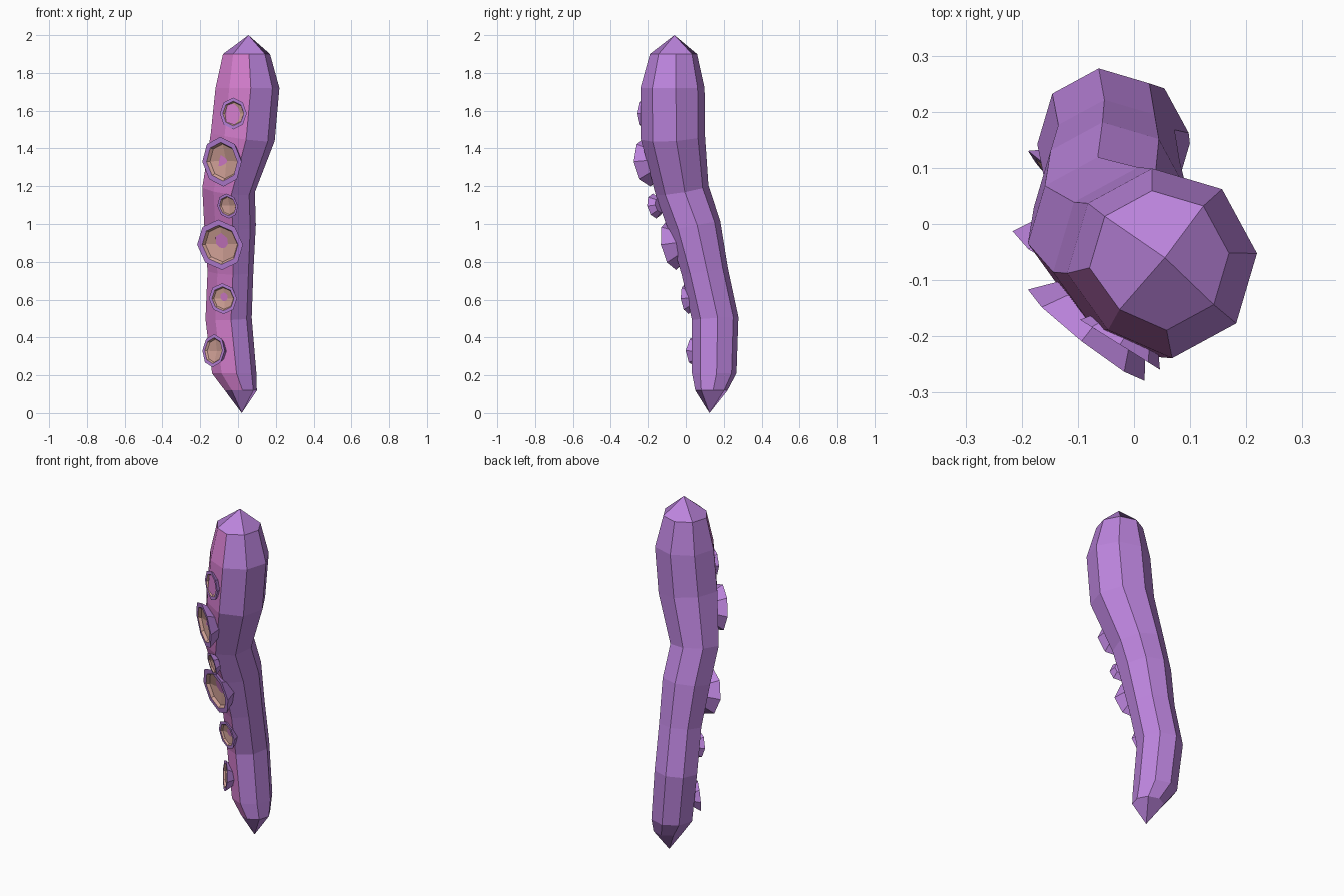
import bpy, bmesh, math
from mathutils import Vector, Matrix

if "Cube" in bpy.data.objects:
    bpy.data.objects.remove(bpy.data.objects["Cube"])

SIDES = 8


def material(name, colour):
    m = bpy.data.materials.new(name)
    m.use_nodes = True
    m.diffuse_color = (*colour, 1)
    m.node_tree.nodes["Principled BSDF"].inputs["Base Color"].default_value = (*colour, 1)
    return m


purple = material("purple_skin", (0.5, 0.23, 0.72))
pink = material("pink_underside", (0.67, 0.21, 0.62))
tan = material("tan_sucker_cup", (0.64, 0.36, 0.31))


def bridge(bm, a, b, mats=None):
    """Join two rings with quads, colouring listed columns with slot 1."""
    for i in range(SIDES):
        j = (i + 1) % SIDES
        f = bm.faces.new((a[i], a[j], b[j], b[i]))
        f.material_index = 1 if mats and i in mats else 0


def quad_cap(bm, ring, point, slot=0):
    """Close a ring to a point with four kite-shaped faces."""
    tip = bm.verts.new(point)
    for i in range(1, SIDES, 2):
        f = bm.faces.new((tip, ring[i], ring[(i + 1) % SIDES], ring[(i + 2) % SIDES]))
        f.material_index = slot


def finish(bm, name, mats):
    bmesh.ops.recalc_face_normals(bm, faces=bm.faces)
    mesh = bpy.data.meshes.new(name)
    bm.to_mesh(mesh)
    bm.free()
    for m in mats:
        mesh.materials.append(m)
    obj = bpy.data.objects.new(name, mesh)
    bpy.context.collection.objects.link(obj)
    return obj


# Tentacle body: x, y, z, radius along the bent centre line
path = [
    (0.015, 0.135, 0.12, 0.085),
    (-0.02, 0.15, 0.21, 0.118),
    (-0.05, 0.155, 0.50, 0.123),
    (-0.04, 0.10, 0.75, 0.122),
    (-0.042, 0.045, 0.99, 0.137),
    (-0.05, -0.02, 1.18, 0.14),
    (0.025, -0.068, 1.46, 0.17),
    (0.05, -0.07, 1.72, 0.17),
    (0.045, -0.065, 1.90, 0.125),
]
bm = bmesh.new()
rings = []
for k, (x, y, z, r) in enumerate(path):
    # Lean each inner ring across the bend
    lo, hi = path[max(k - 1, 0)], path[min(k + 1, len(path) - 1)]
    lean = 0.7 if 1 < k < len(path) - 2 else 0
    sx = lean * (hi[0] - lo[0]) / (hi[2] - lo[2])
    sy = lean * (hi[1] - lo[1]) / (hi[2] - lo[2])
    ring = []
    for i in range(SIDES):
        a = math.radians(6) + i * math.tau / SIDES
        rad = r * (0.9 if i == 5 else 1)  # flattened underside
        dx, dy = rad * math.cos(a), rad * math.sin(a)
        ring.append(bm.verts.new((x + dx, y + dy, z - sx * dx - sy * dy)))
    rings.append(ring)
for a, b in zip(rings, rings[1:]):
    bridge(bm, a, b, mats=(4, 5))
quad_cap(bm, rings[0], (0.02, 0.125, 0))
quad_cap(bm, rings[-1], (0.055, -0.06, 2))
finish(bm, "tentacle_body", [purple, pink])


# Suckers: flared cups with a hollow coloured dish
def sucker(name, centre, radius, yaw, pitch):
    n = Vector((math.cos(yaw) * math.cos(pitch), math.sin(yaw) * math.cos(pitch), math.sin(pitch)))
    side = Vector((0, 0, 1)).cross(n).normalized()
    up = n.cross(side)
    frame = Matrix((side, up, n)).transposed()
    bm = bmesh.new()

    def ring(scale, depth):
        out = []
        for i in range(SIDES):
            a = (i + 0.5 + 0.5) * math.tau / SIDES
            p = Vector((math.cos(a) * radius * scale, math.sin(a) * radius * scale, depth * radius))
            out.append(bm.verts.new(Vector(centre) + frame @ p))
        return out

    back, rim, lip, dish = ring(0.62, -0.5), ring(1, 0), ring(0.78, 0), ring(0.7, -0.12)
    bridge(bm, back, rim)
    bridge(bm, rim, lip)
    bridge(bm, lip, dish, mats=range(SIDES))
    quad_cap(bm, dish, Vector(centre) - n * radius * 0.28, slot=1)
    bm.faces.new(back)
    finish(bm, name, [purple, tan])


suckers = [
    ((-0.025, -0.215, 1.585), 0.084, 238, 0),
    ((-0.085, -0.198, 1.33), 0.132, 232, -6),
    ((-0.055, -0.165, 1.095), 0.067, 235, -10),
    ((-0.095, -0.072, 0.89), 0.135, 244, -10),
    ((-0.08, 0.008, 0.605), 0.082, 245, -6),
    ((-0.13, 0.065, 0.33), 0.088, 222, 4),
]
for i, (c, r, yaw, pitch) in enumerate(suckers):
    sucker(f"sucker_{i + 1}", c, r, math.radians(yaw), math.radians(pitch))
